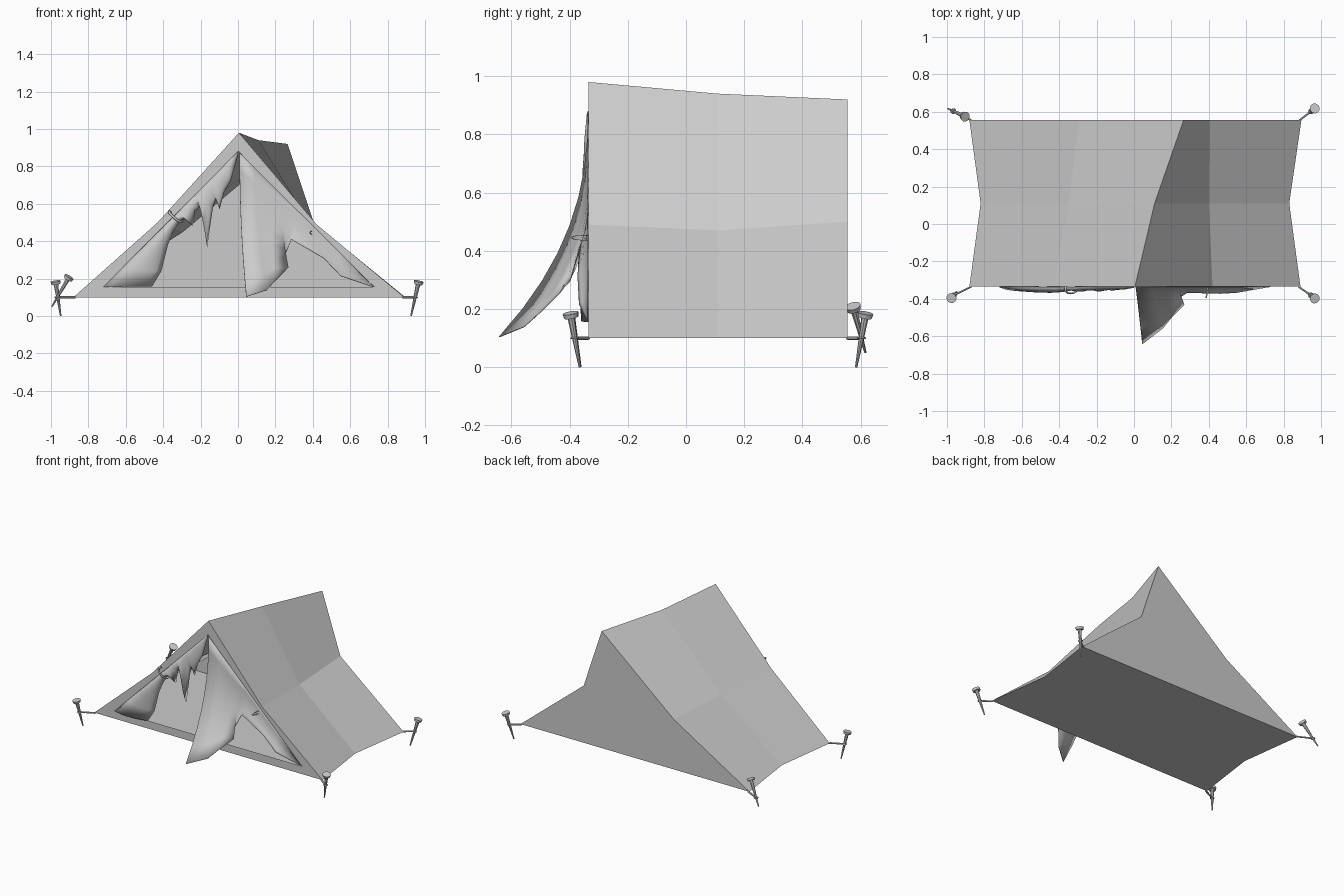
import bpy, bmesh, math
from mathutils import Vector

if "Cube" in bpy.data.objects:
    bpy.data.objects.remove(bpy.data.objects["Cube"])

F, B = -0.335, 0.555   # front and back wall positions


def make_object(name, verts, faces, smooth=False, recalc=True):
    me = bpy.data.meshes.new(name)
    me.from_pydata([tuple(v) for v in verts], [], faces)
    bm = bmesh.new()
    bm.from_mesh(me)
    bmesh.ops.remove_doubles(bm, verts=bm.verts, dist=0.0005)
    if recalc:
        bmesh.ops.recalc_face_normals(bm, faces=bm.faces)
    bm.to_mesh(me)
    bm.free()
    ob = bpy.data.objects.new(name, me)
    bpy.context.collection.objects.link(ob)
    if smooth:
        for p in me.polygons:
            p.use_smooth = True
    return ob


def grid(name, rows, smooth=True):
    n = len(rows[0])
    faces = [(i * n + j, i * n + j + 1, (i + 1) * n + j + 1, (i + 1) * n + j)
             for i in range(len(rows) - 1) for j in range(n - 1)]
    return make_object(name, [v for r in rows for v in r], faces, smooth, False)


def tapered_rod(name, a, b, r1, r2, sides=8):
    a, b = Vector(a), Vector(b)
    d = b - a
    bpy.ops.mesh.primitive_cone_add(vertices=sides, radius1=r1, radius2=r2,
                                    depth=d.length, location=(a + b) / 2)
    ob = bpy.context.object
    ob.name = name
    ob.rotation_euler = d.to_track_quat('Z', 'Y').to_euler()
    return ob


# Tent shell: three sagging cross-sections plus floor, back wall and door frame
def section(y, lx, lm, top, rm, rx):
    return [(x, y, z) for x, z in ((lx, .1), lm, top, rm, (rx, .1))]


v = section(F, -.88, (-.43, .5), (.005, .98), (.42, .49), .89)
v += section(.11, -.82, (-.35, .47), (.11, .94), (.40, .47), .83)
v += section(B, -.88, (-.295, .45), (.265, .92), (.405, .50), .895)
v += [(x, F, z) for x, z in ((-.72, .155), (-.35, .51), (.003, .88), (.36, .51), (.73, .155))]
faces = []
for s in (0, 5):
    faces += [(s + i, s + i + 1, s + i + 6, s + i + 5) for i in range(4)]
    faces.append((s + 4, s, s + 5, s + 9))
faces += [(i, 15 + i, 16 + i, i + 1) for i in range(4)]
faces.append((0, 4, 19, 15))
faces += [(10, 11, 13, 14), (11, 12, 13)]
make_object("tent_shell", v, faces)

# Right door flap: hangs from the sloping edge, its loose corner curling forward
# (slope x, bottom x, bottom z, forward reach)
columns = [(.008, .045, .105, .305), (.09, .155, .14, .22), (.17, .20, .19, .165),
           (.23, .27, .26, .095), (.26, .24, .295, .06), (.31, .285, .41, .03),
           (.42, .46, .31, .035), (.54, .55, .215, .03), (.73, .72, .157, .0)]
rows = []
for sx, bx, bz, reach in columns:
    sz = .88 - .993 * sx
    row = []
    for k in range(9):
        t = k / 8
        row.append((sx + (bx - sx) * t ** 2, F - .003 - reach * t ** 2.3, sz + (bz - sz) * t))
    rows.append(row)
flap = grid("right_door_flap", rows)
m = flap.modifiers.new("cloth_thickness", 'SOLIDIFY')
m.thickness = .004

# Left door flap: gathered along the slope, with drooping folds
# (slope x, inner edge x, inner edge z, bulge)
gather = [(-.72, -.46, .157, .022), (-.62, -.41, .24, .028), (-.52, -.375, .38, .03),
          (-.43, -.34, .46, .026), (-.37, -.305, .51, .018), (-.34, -.275, .52, .022),
          (-.31, -.243, .48, .024), (-.28, -.228, .565, .018), (-.24, -.188, .59, .018),
          (-.21, -.165, .365, .024), (-.18, -.135, .575, .018), (-.155, -.118, .625, .015),
          (-.13, -.098, .57, .018), (-.10, -.075, .66, .014), (-.06, -.04, .72, .012),
          (0, 0, .86, .003)]
rows = []
for sx, bx, bz, bulge in gather:
    sz = .88 + 1.005 * sx
    rows.append([(sx + (bx - sx) * t, F - .003 - bulge * math.sin(math.pi * t) ** .6
                  if 0 < t < 1 else F - .003, sz + (bz - sz) * t)
                 for t in (k / 8 for k in range(9))])
roll = grid("left_door_flap_gathered", rows)
m = roll.modifiers.new("cloth_thickness", 'SOLIDIFY')
m.thickness = .004

# Tie holding the gathered flap, and the loose tie on the other side
bpy.ops.mesh.primitive_torus_add(location=(-.335, F - .01, .53), major_radius=.042,
                                 minor_radius=.007, major_segments=20, minor_segments=6)
tie = bpy.context.object
tie.name = "flap_tie"
tie.scale = (1, .65, 1)
tie.rotation_euler = (math.radians(15), math.radians(40), 0)
bpy.ops.object.shade_smooth()
bpy.ops.mesh.primitive_torus_add(location=(.395, F - .009, .445), major_radius=.05,
                                 minor_radius=.004, major_segments=20, minor_segments=6)
loop = bpy.context.object
loop.name = "loose_tie"
loop.scale = (1, .18, 1)
loop.rotation_euler = (math.radians(90), 0, math.radians(80))
bpy.ops.object.shade_smooth()

# Pegs with round heads, each tied to a tent corner by a short rope
pegs = [("front_left", (-.975, -.395, .18), (-.948, -.363, 0), (-.87, F, .1)),
        ("front_right", (.965, -.397, .18), (.925, -.365, 0), (.88, F, .1)),
        ("back_right", (.965, .617, .18), (.925, .585, 0), (.885, B, .1)),
        ("back_left", (-.905, .575, .205), (-.995, .617, .05), (-.87, B, .1))]
for name, head, tip, corner in pegs:
    head, tip = Vector(head), Vector(tip)
    axis = (head - tip).normalized()
    tapered_rod(name + "_peg", tip, head, .004, .013)
    tapered_rod(name + "_peg_head", head - axis * .01, head + axis * .006, .024, .027, 12)
    hold = tip + (head - tip) * ((.1 - tip.z) / (head.z - tip.z))
    tapered_rod(name + "_rope", corner, hold, .006, .006, 6)
    bpy.ops.mesh.primitive_torus_add(location=hold, major_radius=.012, minor_radius=.004,
                                     major_segments=10, minor_segments=5)
    bpy.context.object.name = name + "_rope_loop"
